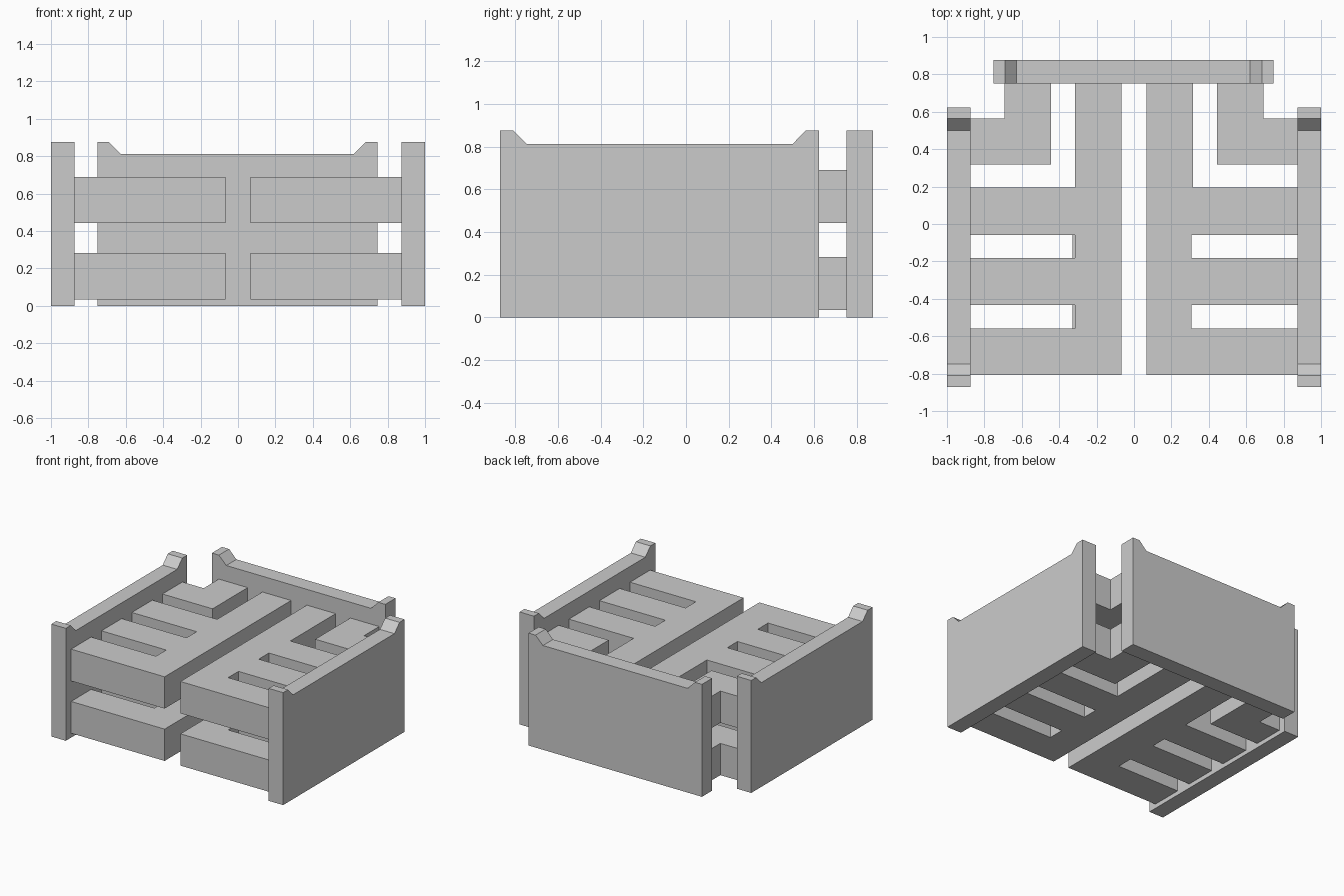
import bpy
import bmesh
from mathutils import Vector

if "Cube" in bpy.data.objects:
    bpy.data.objects.remove(bpy.data.objects["Cube"])


def extrude(name, outline, to_3d, offset):
    """Closed flat outline turned into a solid prism."""
    bm = bmesh.new()
    face = bm.faces.new([bm.verts.new(to_3d(a, b)) for a, b in outline])
    result = bmesh.ops.extrude_face_region(bm, geom=[face])
    verts = [v for v in result["geom"] if isinstance(v, bmesh.types.BMVert)]
    bmesh.ops.translate(bm, verts=verts, vec=Vector(offset))
    bmesh.ops.recalc_face_normals(bm, faces=bm.faces[:])
    mesh = bpy.data.meshes.new(name)
    bm.to_mesh(mesh)
    bm.free()
    obj = bpy.data.objects.new(name, mesh)
    bpy.context.collection.objects.link(obj)
    return obj


def panel_outline(start, end):
    """Upright panel with a raised, chamfered tip at each top corner."""
    return [(start, 0), (end, 0), (end, 0.877), (end - 0.061, 0.877),
            (end - 0.124, 0.813), (start + 0.124, 0.813),
            (start + 0.061, 0.877), (start, 0.877)]


# Side and back panels
side = panel_outline(-0.872, 0.624)
for label, x in (("left", -1.0), ("right", 0.875)):
    extrude(f"{label}_panel", side, lambda a, b, x=x: (x, a, b), (0.125, 0, 0))
extrude("back_panel", panel_outline(-0.752, 0.745),
        lambda a, b: (a, 0.752, b), (0, 0.125, 0))


def comb_outline(slot_x):
    """Spine reaching the back panel, with three fingers to the side panel."""
    return [(0.068, -0.807), (0.875, -0.807), (0.875, -0.56), (slot_x, -0.56),
            (slot_x, -0.433), (0.875, -0.433), (0.875, -0.183),
            (slot_x, -0.183), (slot_x, -0.058), (0.875, -0.058),
            (0.875, 0.194), (0.316, 0.194), (0.316, 0.752), (0.068, 0.752)]


# L-shaped block bridging side and back panels
corner = [(0.443, 0.319), (0.875, 0.319), (0.875, 0.565), (0.692, 0.565),
          (0.692, 0.752), (0.443, 0.752)]

# Two tiers of interlocking bars on each side
for tier, z in (("lower", 0.034), ("upper", 0.442)):
    for label, s in (("left", -1), ("right", 1)):
        slot_x = 0.307 if s > 0 else (0.33 if tier == "lower" else 0.316)
        for part, outline in (("comb", comb_outline(slot_x)), ("corner_block", corner)):
            extrude(f"{tier}_{label}_{part}", outline,
                    lambda a, b, s=s, z=z: (s * a, b, z), (0, 0, 0.248))
